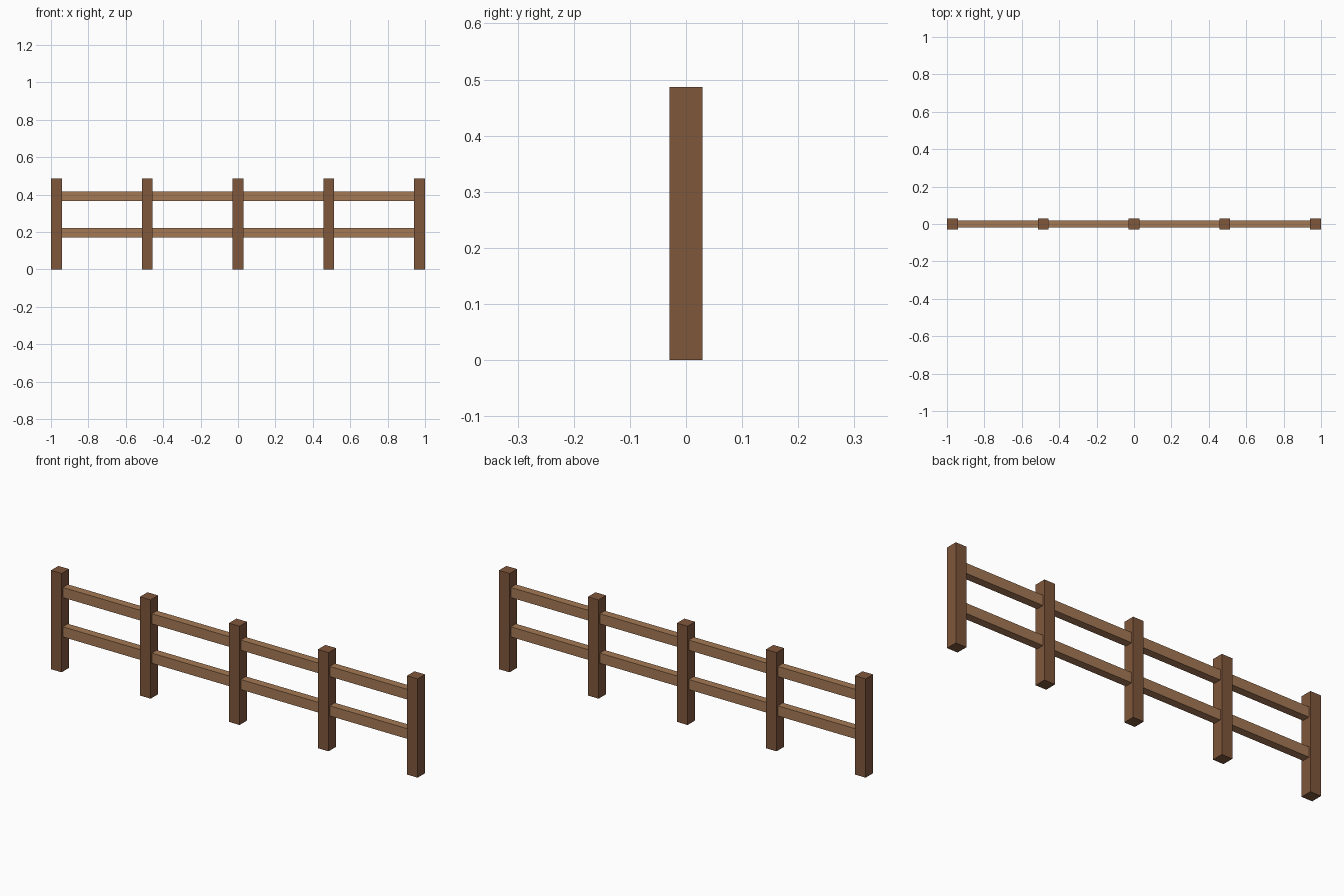
import bpy

if "Cube" in bpy.data.objects:
    bpy.data.objects.remove(bpy.data.objects["Cube"])


def material(name, color):
    m = bpy.data.materials.new(name)
    m.diffuse_color = (*color, 1)
    m.use_nodes = True
    m.node_tree.nodes["Principled BSDF"].inputs["Base Color"].default_value = m.diffuse_color
    return m


dark_wood = material("dark wood", (0.216, 0.095, 0.045))
light_wood = material("light wood", (0.376, 0.19, 0.09))


def box(name, center, size, mat):
    bpy.ops.mesh.primitive_cube_add(size=1, location=center)
    ob = bpy.context.object
    ob.name = name
    ob.scale = size
    bpy.ops.object.transform_apply(location=False, rotation=False, scale=True)
    ob.data.materials.append(mat)


POST_W, POST_H = 0.058, 0.487
END = 1 - POST_W / 2

# five evenly spaced posts
for i in range(5):
    box(f"post_{i + 1}", (END * (i - 2) / 2, 0, POST_H / 2),
        (POST_W, POST_W, POST_H), dark_wood)

# two rails running through the posts
for name, z in (("lower_rail", 0.196), ("upper_rail", 0.39)):
    box(name, (0, 0, z), (2 * END, 0.039, 0.05), light_wood)
